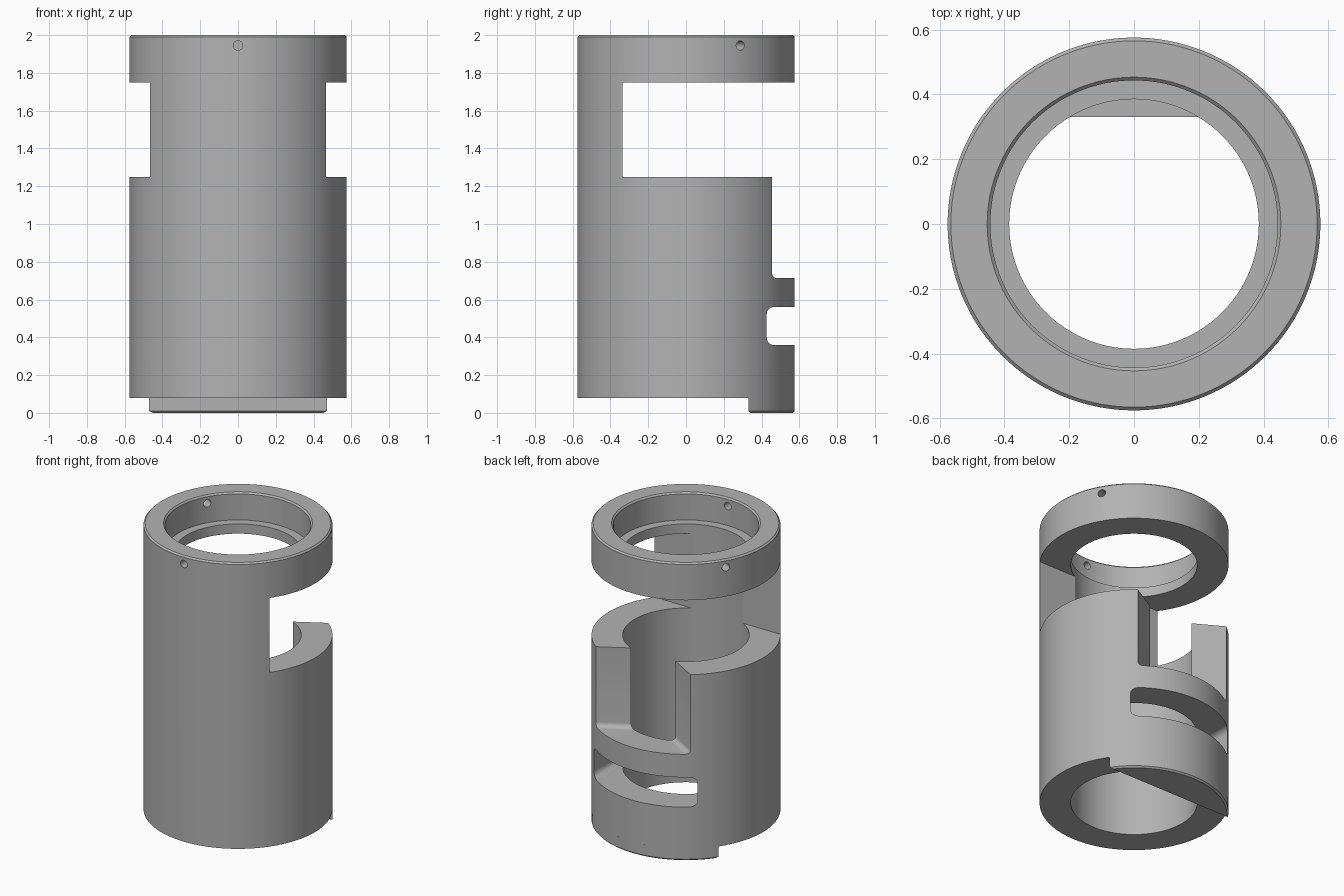
import bpy, bmesh
from math import radians, pi, asin, cos, sin
from mathutils import Matrix

if "Cube" in bpy.data.objects:
    bpy.data.objects.remove(bpy.data.objects["Cube"])

R, BORE, STEP = 0.575, 0.385, 0.443
CH = 0.01

metal = bpy.data.materials.new("plain_grey")
metal.use_nodes = True
grey = (0.45, 0.45, 0.45, 1)
metal.diffuse_color = grey
metal.node_tree.nodes["Principled BSDF"].inputs["Base Color"].default_value = grey


def add_object(name, bm):
    bmesh.ops.recalc_face_normals(bm, faces=bm.faces[:])
    mesh = bpy.data.meshes.new(name)
    bm.to_mesh(mesh)
    bm.free()
    mesh.materials.append(metal)
    obj = bpy.data.objects.new(name, mesh)
    bpy.context.collection.objects.link(obj)
    return obj


def prism(outline, offset):
    """Extrude a closed outline of 3D points along an offset."""
    bm = bmesh.new()
    base = bm.faces.new([bm.verts.new(p) for p in outline])
    ext = bmesh.ops.extrude_face_region(bm, geom=[base], use_keep_orig=True)
    top = [g for g in ext["geom"] if isinstance(g, bmesh.types.BMVert)]
    bmesh.ops.translate(bm, verts=top, vec=offset)
    bmesh.ops.recalc_face_normals(bm, faces=bm.faces[:])
    return bm


def round_edges(bm, test, size, segments):
    edges = [e for e in bm.edges if test(*[v.co for v in e.verts])]
    bmesh.ops.bevel(bm, geom=edges, offset=size, segments=segments,
                    profile=0.5, affect='EDGES')
    return bm


# Sleeve: turned profile with counterbore and small chamfers
profile = [(BORE, 0.08), (R, 0.08), (R, 2 - CH), (R - CH, 2), (STEP + CH, 2),
           (STEP, 2 - CH), (STEP, 1.815), (BORE, 1.815)]
bm = bmesh.new()
verts = [bm.verts.new((r, 0, z)) for r, z in profile]
edges = [bm.edges.new((verts[i - 1], v)) for i, v in enumerate(verts)]
bmesh.ops.spin(bm, geom=verts + edges, cent=(0, 0, 0), axis=(0, 0, 1),
               angle=2 * pi, steps=144, use_merge=True)
bmesh.ops.remove_doubles(bm, verts=bm.verts[:], dist=1e-5)
sleeve = add_object("sleeve", bm)

cutters = []

# Side window open to the back
window = prism([(-1, -0.335, 1.25), (1, -0.335, 1.25), (1, 1, 1.25), (-1, 1, 1.25)],
               (0, 0, 0.5))
cutters.append(add_object("window_cutter", window))

# V-shaped notch in the back wall with a filleted floor
notch = prism([(0, 0.252, 0.715), (0.7, 0.656, 0.715), (0.7, 0.9, 0.715),
               (-0.7, 0.9, 0.715), (-0.7, 0.656, 0.715)], (0, 0, 0.6))
round_edges(notch, lambda a, b: max(a.z, b.z) < 0.72 and min(a.y, b.y) < 0.3, 0.03, 5)
cutters.append(add_object("notch_cutter", notch))

# Lower cross slot with rounded ends
slot = prism([(-BORE, 0.02, 0.36), (BORE, 0.02, 0.36), (BORE, 0.02, 0.56),
              (-BORE, 0.02, 0.56)], (0, 0.8, 0))
round_edges(slot, lambda a, b: abs(a.y - b.y) > 0.5, 0.04, 6)
cutters.append(add_object("slot_cutter", slot))

# Three radial pin holes in the top ring
for angle in (30, 150, 270):
    hole = bmesh.new()
    place = (Matrix.Rotation(radians(angle), 4, 'Z') @ Matrix.Translation((0.5, 0, 1.945))
             @ Matrix.Rotation(pi / 2, 4, 'Y'))
    bmesh.ops.create_cone(hole, cap_ends=True, segments=24, radius1=0.025,
                          radius2=0.025, depth=0.3, matrix=place)
    cutters.append(add_object("pin_hole_cutter", hole))

for cutter in cutters:
    cutter.hide_render = True
    mod = sleeve.modifiers.new(cutter.name, 'BOOLEAN')
    mod.operation, mod.solver, mod.object = 'DIFFERENCE', 'EXACT', cutter

# Bake the cuts and discard the cutters
bpy.context.view_layer.update()
baked = bpy.data.meshes.new_from_object(
    sleeve.evaluated_get(bpy.context.evaluated_depsgraph_get()))
sleeve.modifiers.clear()
sleeve.data = baked
for cutter in cutters:
    bpy.data.objects.remove(cutter)

# Base tab: solid circle segment under the back
start = asin(0.33 / R)
arc = [start + (pi - 2 * start) * i / 48 for i in range(49)]
tab = prism([(R * cos(a), R * sin(a), 0) for a in arc], (0, 0, 0.08))
round_edges(tab, lambda a, b: max(a.z, b.z) < 0.01, 0.01, 1)
base_tab = add_object("base_tab", tab)

# Smooth the turned surfaces, keep machined edges crisp
for obj in (sleeve, base_tab):
    bpy.ops.object.select_all(action='DESELECT')
    obj.select_set(True)
    bpy.context.view_layer.objects.active = obj
    bpy.ops.object.shade_smooth_by_angle(angle=radians(25))
